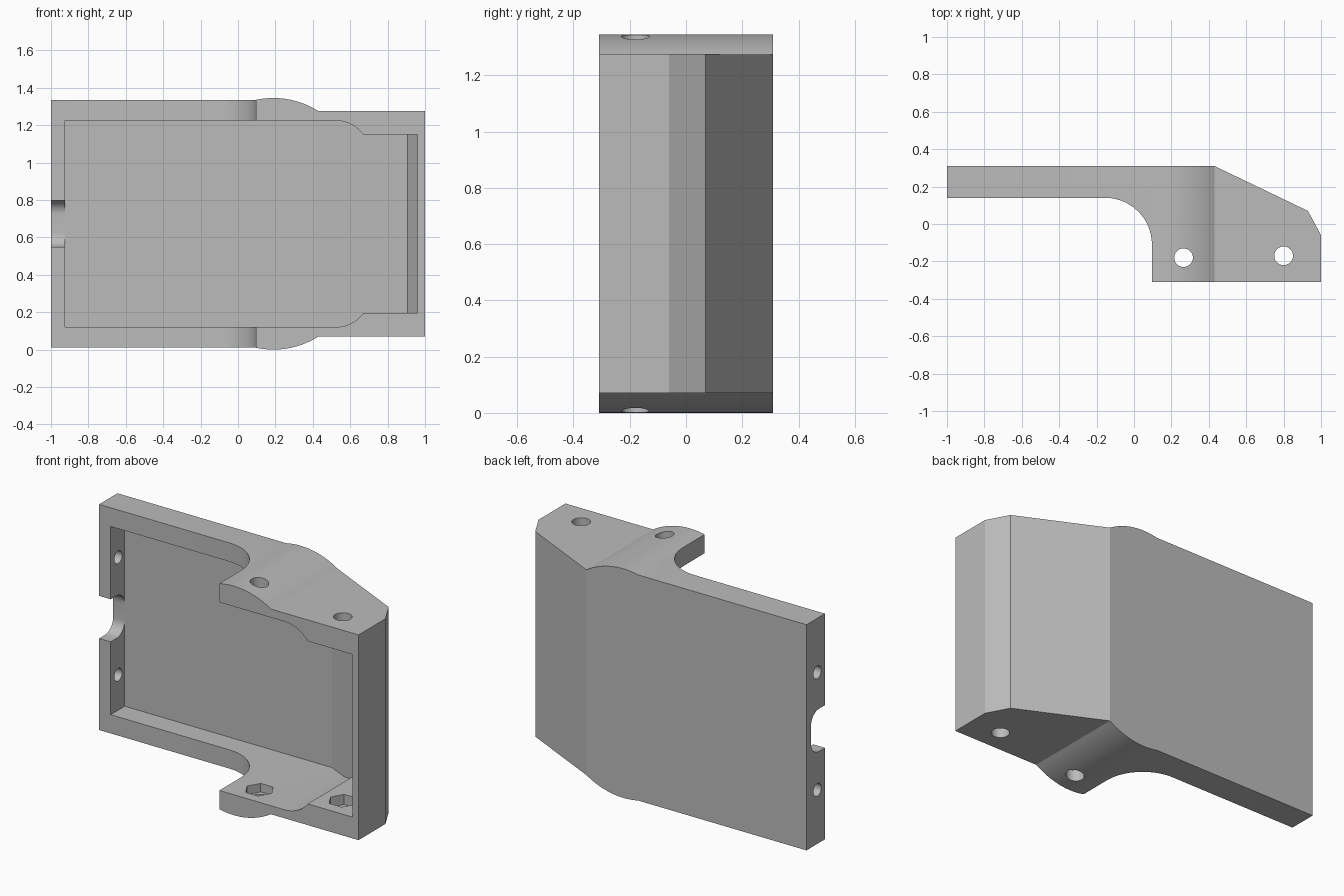
import bpy, bmesh
from math import sin, cos, pi, sqrt, radians
from mathutils import Vector

if "Cube" in bpy.data.objects:
    bpy.data.objects.remove(bpy.data.objects["Cube"], do_unlink=True)

MID = 0.6725  # mirror height of the part

grey = bpy.data.materials.new("plain grey")
grey.use_nodes = True
grey.diffuse_color = (0.5, 0.5, 0.5, 1)
grey.node_tree.nodes["Principled BSDF"].inputs["Base Color"].default_value = (0.5, 0.5, 0.5, 1)


def prism(name, profile, axis, start, end):
    """Extrude a 2D profile along an axis; the profile uses the other two axes in order."""
    bm = bmesh.new()

    def place(p, depth):
        co = list(p)
        co.insert("xyz".index(axis), depth)
        return bm.verts.new(co)

    face = bm.faces.new([place(p, start) for p in profile])
    moved = bmesh.ops.extrude_face_region(bm, geom=[face])["geom"]
    shift = Vector((0, 0, 0))
    shift["xyz".index(axis)] = end - start
    bmesh.ops.translate(bm, vec=shift, verts=[g for g in moved if isinstance(g, bmesh.types.BMVert)])
    bmesh.ops.recalc_face_normals(bm, faces=bm.faces)
    mesh = bpy.data.meshes.new(name)
    bm.to_mesh(mesh)
    bm.free()
    mesh.materials.append(grey)
    obj = bpy.data.objects.new(name, mesh)
    bpy.context.collection.objects.link(obj)
    return obj


def combine(target, tool, operation):
    """Apply a boolean and discard the tool."""
    mod = target.modifiers.new("cut", 'BOOLEAN')
    mod.operation, mod.object, mod.solver = operation, tool, 'EXACT'
    bpy.context.view_layer.objects.active = target
    bpy.ops.object.modifier_apply(modifier=mod.name)
    bpy.data.objects.remove(tool, do_unlink=True)


def ring(u, v, radius, count=32, turn=0):
    return [(u + radius * cos(turn + 2 * pi * i / count),
             v + radius * sin(turn + 2 * pi * i / count)) for i in range(count)]


def arc(u, v, radius, a0, a1, count=14):
    steps = [radians(a0 + (a1 - a0) * i / count) for i in range(count + 1)]
    return [(u + radius * cos(a), v + radius * sin(a)) for a in steps]


def bulge(x0, x1, cx, top, radius, count=20):
    """Heights along a shallow crown with its peak at cx."""
    xs = [x0 + (x1 - x0) * i / count for i in range(count + 1)]
    return [(x, top - radius + sqrt(max(radius ** 2 - (x - cx) ** 2, 0))) for x in xs]


def mirrored(upper):
    return upper + [(x, 2 * MID - z) for x, z in reversed(upper)]


# Outer body: plan shape crossed with the crowned front outline
plan = [(-1, 0.31), (-1, 0.14)] + arc(-0.154, -0.11, 0.25, 90, 0) + [
    (0.096, -0.31), (1, -0.31), (1, -0.06), (0.93, 0.07), (0.43, 0.31)]
body = prism("bracket_housing", plan, "z", -0.2, 1.6)
outline = mirrored([(-1.2, 1.335)] + bulge(0.096, 0.43, 0.19, 1.345, 0.446) + [(1.2, 1.275)])
combine(body, prism("outline", outline, "y", -0.6, 0.6), 'INTERSECT')

# Open-front cavity with a thin back wall that follows the slanted corner
inner_plan = [(-0.925, -0.6), (0.96, -0.6), (0.96, -0.07), (0.905, 0.04), (0.42, 0.27), (-0.925, 0.27)]
cavity = prism("cavity", inner_plan, "z", -0.2, 1.6)
inner = mirrored([(-1.2, 1.225)] + bulge(0.52, 0.67, 0.52, 1.225, 0.1875, 12) + [(1.2, 1.15)])
combine(cavity, prism("inner_outline", inner, "y", -0.8, 0.6), 'INTERSECT')
combine(body, cavity, 'DIFFERENCE')

# Bolt holes through both arms, with hexagonal nut pockets in the lower one
for x, y, floor in ((0.265, -0.18, 0.07), (0.8, -0.17, 0.135)):
    combine(body, prism("bolt_hole", ring(x, y, 0.05), "z", -0.2, 1.6), 'DIFFERENCE')
    combine(body, prism("nut_pocket", ring(x, y, 0.08, 6), "z", floor, 0.4), 'DIFFERENCE')

# Screw holes and the rounded cable notch in the side wall
for side in (-1, 1):
    combine(body, prism("screw_hole", ring(0.21, MID + side * 0.345, 0.037), "x", -1.2, -0.8), 'DIFFERENCE')
r = 0.075
notch = ([(0, MID - 0.125)] + arc(0.269 - r, MID - 0.125 + r, r, -90, 0, 10)
         + arc(0.269 - r, MID + 0.125 - r, r, 0, 90, 10) + [(0, MID + 0.125)])
combine(body, prism("notch", notch, "x", -1.2, -0.9), 'DIFFERENCE')

bpy.ops.object.select_all(action='DESELECT')
body.select_set(True)
bpy.context.view_layer.objects.active = body
bpy.ops.object.shade_smooth_by_angle(angle=radians(20))
